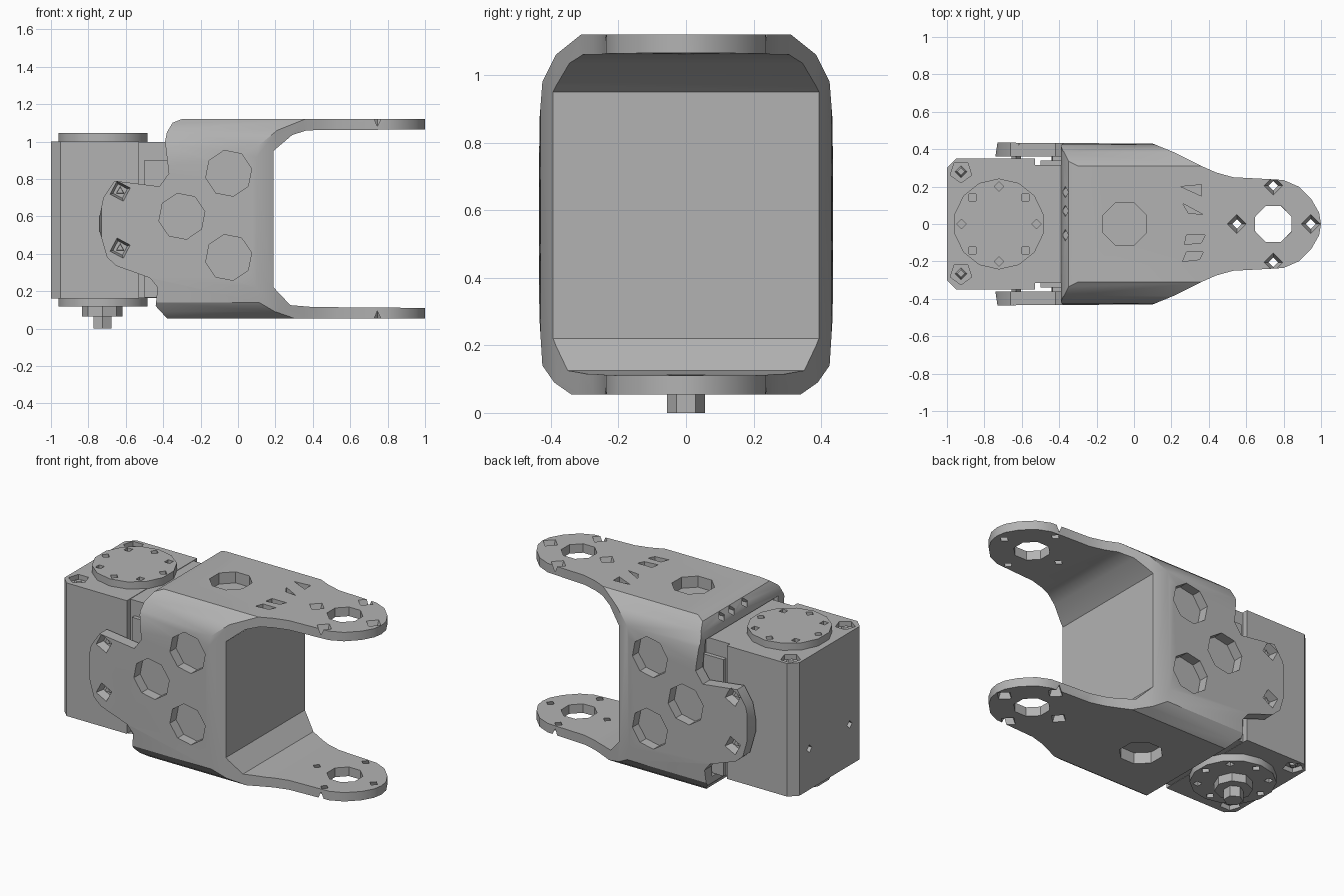
import bpy, bmesh, math
from mathutils import Matrix, Vector

cube = bpy.data.objects.get("Cube")
if cube:
    bpy.data.objects.remove(cube, do_unlink=True)

grey = bpy.data.materials.new("light grey")
grey.use_nodes = True
grey.diffuse_color = (0.45, 0.45, 0.45, 1)
grey.node_tree.nodes["Principled BSDF"].inputs["Base Color"].default_value = (0.45, 0.45, 0.45, 1)


def finish(name, bm):
    bmesh.ops.recalc_face_normals(bm, faces=bm.faces)
    mesh = bpy.data.meshes.new(name)
    bm.to_mesh(mesh)
    bm.free()
    mesh.materials.append(grey)
    obj = bpy.data.objects.new(name, mesh)
    bpy.context.collection.objects.link(obj)
    return obj


def prism(name, pts, axis, lo, hi):
    """Extrude a 2D outline along one axis."""
    place = {"x": lambda a, b, t: (t, a, b), "y": lambda a, b, t: (a, t, b),
             "z": lambda a, b, t: (a, b, t)}[axis]
    bm = bmesh.new()
    face = bm.faces.new([bm.verts.new(place(a, b, lo)) for a, b in pts])
    new = bmesh.ops.extrude_face_region(bm, geom=[face])["geom"]
    shift = Vector(place(0, 0, hi - lo))
    bmesh.ops.translate(bm, verts=[v for v in new if isinstance(v, bmesh.types.BMVert)], vec=shift)
    return finish(name, bm)


def box(name, x, y, z):
    return prism(name, [(x[0], y[0]), (x[1], y[0]), (x[1], y[1]), (x[0], y[1])], "z", *z)


def peg(name, start, end, r1, r2, sides=8, turn=0.0):
    """Cylinder or cone between two points."""
    a, b = Vector(start), Vector(end)
    spin = (b - a).to_track_quat("Z", "Y").to_matrix().to_4x4()
    bm = bmesh.new()
    bmesh.ops.create_cone(bm, cap_ends=True, segments=sides, radius1=r1, radius2=r2,
                          depth=(b - a).length,
                          matrix=Matrix.Translation((a + b) / 2) @ spin @ Matrix.Rotation(turn, 4, "Z"))
    return finish(name, bm)


def combine(obj, tool, operation="DIFFERENCE"):
    tool.hide_render = True
    mod = obj.modifiers.new("shape", "BOOLEAN")
    mod.operation, mod.object, mod.solver = operation, tool, "EXACT"
    bpy.context.view_layer.objects.active = obj
    bpy.ops.object.modifier_apply(modifier=mod.name)
    bpy.data.objects.remove(tool, do_unlink=True)


def mirrored(half):
    return half + [(a, -b) for a, b in reversed(half) if b > 0]


# Bracket: side outline trimmed by the plan and the end outline
side = [(-.74, .6), (-.72, .7), (-.66, .79), (-.42, .76), (-.37, .83), (-.39, 1.0), (-.38, 1.05),
        (-.35, 1.1), (-.30, 1.12), (1.02, 1.12), (1.02, 1.065), (.37, 1.06), (.29, 1.035),
        (.19, .95), (.19, .22), (.28, .125), (.40, .115), (1.02, .11), (1.02, .055), (-.38, .055),
        (-.44, .12), (-.43, .22), (-.47, .27), (-.65, .335), (-.70, .38), (-.74, .52)]
plan = mirrored([(-.74, .37), (-.73, .435), (.10, .43), (.21, .385), (.35, .315), (.44, .275),
                 (.53, .25), (.72, .24), (.80, .235), (.88, .20), (.95, .13), (.99, .06), (1.0, 0)])
half_end = [(0, .055), (.34, .055), (.39, .09), (.425, .14), (.435, .3), (.435, .85), (.425, .98),
            (.385, 1.06), (.31, 1.12), (0, 1.12)]
end = half_end + [(-y, z) for y, z in half_end[-2:0:-1]]
bracket = prism("bracket", side, "y", -.5, .5)
combine(bracket, prism("plan_trim", plan, "z", -.1, 1.3), "INTERSECT")
combine(bracket, prism("end_trim", end, "x", -1.2, 1.2), "INTERSECT")
combine(bracket, box("motor_pocket", (-.9, -.36), (-.362, .362), (.158, 1.004)))

# Round pockets and screw seats in both cheeks
for s in (-1, 1):
    for x, z in ((-.30, .60), (-.05, .83), (-.05, .38)):
        combine(bracket, peg("pocket", (x, s * .37, z), (x, s * .5, z), .125, .125, 8, .2))
    for z in (.735, .43):
        combine(bracket, peg("seat", (-.63, s * .385, z), (-.63, s * .445, z), .04, .06, 4, .3))

# Pockets, bearing holes and countersinks in the two arms
for outer, inner in ((1.13, 1.05), (.045, .125)):
    d = inner - outer
    combine(bracket, peg("pocket", (-.05, 0, outer), (-.05, 0, inner), .125, .125, 8, .4))
    combine(bracket, peg("bearing_hole", (.745, 0, outer), (.745, 0, inner), .105, .105, 8, .4))
    for x, y in ((.55, 0), (.945, 0), (.745, .205), (.745, -.205)):
        combine(bracket, peg("countersink", (x, y, outer), (x, y, outer + d), .055, .02, 4))

# Vent slots on the upper arm and its rear chamfer
for pts in ([(.25, .2), (.36, .21), (.36, .15)], [(.26, .11), (.37, .05), (.29, .06)],
            [(.27, -.11), (.36, -.10), (.38, -.06), (.28, -.06)],
            [(.26, -.20), (.35, -.19), (.37, -.15), (.28, -.15)]):
    combine(bracket, prism("slot", pts, "z", 1.085, 1.2))
for y in (-.06, .07, .17):
    combine(bracket, peg("slot", (-.36, y, 1.06), (-.40, y, 1.12), .03, .03, 4))

# Motor housing with chamfered rear corners
housing = prism("motor_housing", mirrored([(-1, .30), (-.95, .35), (-.53, .35)]), "z", .162, 1.0)
for y in (-.2, .2):
    combine(housing, peg("hole", (-1.01, y, .42), (-.96, y, .42), .025, .025, 4))
for y in (-.265, .28):
    for z, s in ((1.0, 1), (.162, -1)):
        combine(housing, peg("seat", (-.925, y, z - .03 * s), (-.925, y, z + .01 * s), .06, .06, 5))
        peg("housing_screw", (-.925, y, z - .035 * s), (-.925, y, z - .01 * s), .035, .02, 4)
for y in (-1, 1):
    for z in (.735, .43):
        peg("cheek_screw", (-.63, y * .35, z), (-.63, y * .40, z), .03, .022, 3)

# Narrower front section of the motor, with a shelf at each side
box("motor_front", (-.54, -.3), (-.315, .315), (.164, .997))
box("motor_shelf", (-.50, -.3), (-.34, .34), (.166, .90))

# Output discs above and below, with a ring of screw holes
for name, z, s in (("top_disc", 1.0, 1), ("bottom_disc", .162, -1)):
    disc = peg(name, (-.722, 0, z - .01 * s), (-.722, 0, z + .045 * s), .243, .243, 14)
    for i in range(8):
        a = i * math.pi / 4
        x, y = -.722 + .2 * math.cos(a), .2 * math.sin(a)
        combine(disc, peg("hole", (x, y, z + .01 * s), (x, y, z + .06 * s), .026, .026, 4, a))

# Stepped shaft below
peg("shaft_collar", (-.725, 0, .12), (-.725, 0, .065), .108, .108, 8)
peg("shaft_tip", (-.725, 0, .07), (-.725, 0, 0), .056, .056, 6)

# Shading
for obj in bpy.context.view_layer.objects:
    obj.select_set(obj.type == "MESH")
bpy.context.view_layer.objects.active = bracket
bpy.ops.object.shade_smooth_by_angle(angle=math.radians(28))
